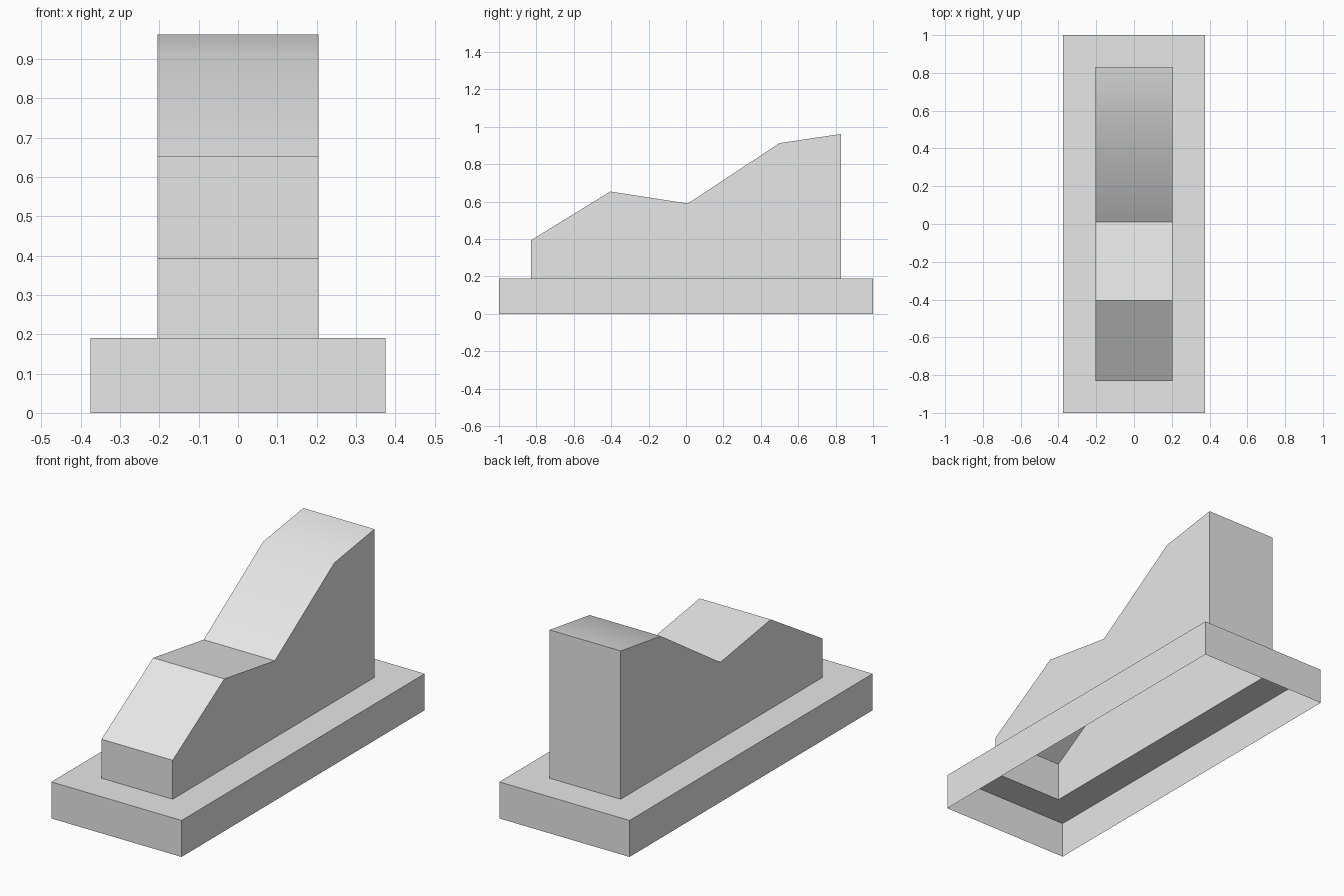
import bpy
import bmesh

cube = bpy.data.objects.get("Cube")
if cube:
    bpy.data.objects.remove(cube, do_unlink=True)

HALF_WIDTH, HALF_LENGTH, PLINTH_TOP, MARGIN = 0.375, 1.0, 0.19, 0.17
BODY_X = HALF_WIDTH - MARGIN
BODY_Y = HALF_LENGTH - MARGIN

grey = bpy.data.materials.new("plain grey")
grey.use_nodes = True
grey.diffuse_color = (0.8, 0.8, 0.8, 1)
grey.node_tree.nodes["Principled BSDF"].inputs["Base Color"].default_value = (0.8, 0.8, 0.8, 1)


def finish(bm, name):
    """Turn a bmesh into a grey object, smooth across shallow edges only."""
    mesh = bpy.data.meshes.new(name)
    bm.to_mesh(mesh)
    bm.free()
    mesh.materials.append(grey)
    obj = bpy.data.objects.new(name, mesh)
    bpy.context.collection.objects.link(obj)
    bpy.ops.object.select_all(action="DESELECT")
    obj.select_set(True)
    bpy.context.view_layer.objects.active = obj
    bpy.ops.object.shade_smooth_by_angle()
    return obj


# Plinth: thin walls and a top rim, open below and under the body
bm = bmesh.new()
bmesh.ops.create_cube(bm, size=1)
for v in bm.verts:
    v.co.x *= 2 * HALF_WIDTH
    v.co.y *= 2 * HALF_LENGTH
    v.co.z = (v.co.z + 0.5) * PLINTH_TOP
bm.normal_update()
top = next(f for f in bm.faces if f.normal.z > 0.9)
bottom = next(f for f in bm.faces if f.normal.z < -0.9)
bmesh.ops.inset_region(bm, faces=[top], thickness=MARGIN, use_even_offset=True)
bmesh.ops.delete(bm, geom=[top, bottom], context="FACES_ONLY")
finish(bm, "plinth")

# Stepped body: side profile (y, z) extruded across x, hollow and open below
profile = [(-BODY_Y, PLINTH_TOP), (-BODY_Y, 0.393), (-0.405, 0.654), (0.01, 0.59),
           (0.5, 0.913), (BODY_Y, 0.962), (BODY_Y, PLINTH_TOP)]
bm = bmesh.new()
side = bm.faces.new([bm.verts.new((-BODY_X, y, z)) for y, z in profile])
extruded = bmesh.ops.extrude_face_region(bm, geom=[side], use_keep_orig=True)
for item in extruded["geom"]:
    if isinstance(item, bmesh.types.BMVert):
        item.co.x = BODY_X
bmesh.ops.recalc_face_normals(bm, faces=bm.faces)
bm.normal_update()
floor = [f for f in bm.faces if all(abs(v.co.z - PLINTH_TOP) < 1e-4 for v in f.verts)]
bmesh.ops.delete(bm, geom=floor, context="FACES_ONLY")
finish(bm, "stepped_body")
